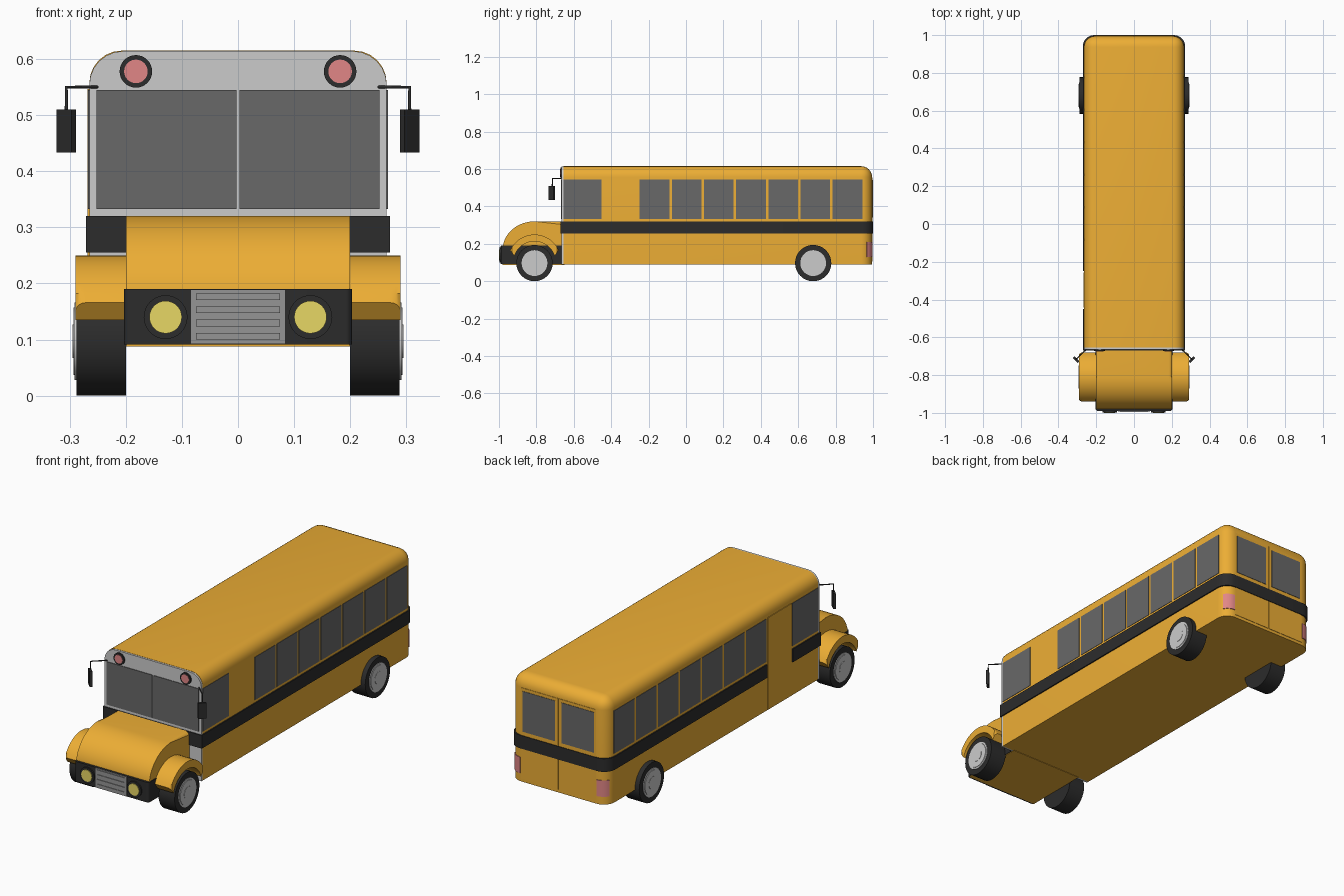
import bpy, bmesh, math
from mathutils import Matrix, Vector

if "Cube" in bpy.data.objects:
    bpy.data.objects.remove(bpy.data.objects["Cube"])


def mat(name, r, g, b):
    m = bpy.data.materials.new(name)
    m.diffuse_color = (r, g, b, 1)
    m.use_nodes = True
    m.node_tree.nodes["Principled BSDF"].inputs["Base Color"].default_value = m.diffuse_color
    return m


YELLOW = mat("yellow_paint", 0.84, 0.42, 0.035)
BLACK = mat("black_trim", 0.025, 0.025, 0.025)
GLASS = mat("dark_glass", 0.14, 0.14, 0.14)
GRILLE = mat("grille_grey", 0.3, 0.3, 0.3)
LAMP = mat("headlight_yellow", 0.8, 0.68, 0.13)
RED = mat("signal_pink", 0.75, 0.24, 0.24)


def finish(name, bm, material):
    bmesh.ops.recalc_face_normals(bm, faces=bm.faces[:])
    me = bpy.data.meshes.new(name)
    bm.to_mesh(me)
    bm.free()
    ob = bpy.data.objects.new(name, me)
    bpy.context.collection.objects.link(ob)
    if material:
        me.materials.append(material)
    bpy.ops.object.select_all(action='DESELECT')
    ob.select_set(True)
    bpy.context.view_layer.objects.active = ob
    bpy.ops.object.shade_smooth_by_angle(angle=math.radians(32))
    return ob


def round_edges(bm, pick, radius, segments=6):
    edges = [e for e in bm.edges if pick((e.verts[0].co + e.verts[1].co) / 2, e)]
    bmesh.ops.bevel(bm, geom=edges, offset=radius, segments=segments,
                    profile=0.5, affect='EDGES')


def box(name, lo, hi, material=None, pick=None, radius=0.0):
    bm = bmesh.new()
    lo, hi = Vector([min(p) for p in zip(lo, hi)]), Vector([max(p) for p in zip(lo, hi)])
    bmesh.ops.create_cube(bm, size=1, matrix=Matrix.Translation((lo + hi) / 2)
                          @ Matrix.Diagonal((*(hi - lo), 1)))
    if pick:
        round_edges(bm, pick, radius)
    return finish(name, bm, material)


def prism(name, pts, axis, a, b, material=None, pick=None, radius=0.0):
    """Extrude a 2D outline (yz for axis 0, xy for axis 2) from a to b."""
    bm = bmesh.new()
    def at(p, t):
        return (t, *p) if axis == 0 else (*p, t)
    ra = [bm.verts.new(at(p, a)) for p in pts]
    rb = [bm.verts.new(at(p, b)) for p in pts]
    bm.faces.new(ra)
    bm.faces.new(rb)
    for i in range(len(pts)):
        j = (i + 1) % len(pts)
        bm.faces.new((ra[i], ra[j], rb[j], rb[i]))
    if pick:
        round_edges(bm, pick, radius, 4)
    return finish(name, bm, material)


def disc(name, centre, radius, depth, axis, material=None, top=None):
    rot = Matrix.Rotation(math.pi / 2, 4, 'Y' if axis == 'X' else 'X')
    bm = bmesh.new()
    bmesh.ops.create_cone(bm, cap_ends=True, segments=32, radius1=radius,
                          radius2=radius if top is None else top, depth=depth,
                          matrix=Matrix.Translation(centre) @ rot)
    return finish(name, bm, material)


def arc(cy, cz, ry, rz, a0, a1, n):
    return [(cy + ry * math.cos(math.radians(a0 + (a1 - a0) * i / n)),
             cz + rz * math.sin(math.radians(a0 + (a1 - a0) * i / n)))
            for i in range(n + 1)]


# passenger body: roof edges and rear corners rounded
def roof_and_rear(m, e):
    on_side, on_top, on_back = abs(m.x) > 0.26, m.z > 0.61, m.y > 0.99
    return on_side + on_top + on_back > 1


box("bus_body", (-0.265, -0.655, 0.09), (0.265, 0.995, 0.615), YELLOW, roof_and_rear, 0.058)

# grey front wall with split windscreen
box("front_wall", (-0.265, -0.665, 0.09), (0.265, -0.655, 0.614), None,
    lambda m, e: abs(m.x) > 0.26 and m.z > 0.6, 0.06)
for s in (-1, 1):
    box("windscreen", (s * 0.003, -0.668, 0.333), (s * 0.252, -0.66, 0.545), GLASS)

# black belt stripe, broken only at the door on the left
box("stripe_rear", (-0.271, -0.25, 0.255), (0.271, 1.0, 0.32), BLACK,
    lambda m, e: abs(m.x) > 0.27 and m.y > 0.99, 0.06)
box("stripe_front", (-0.271, -0.67, 0.255), (0.271, -0.45, 0.32), BLACK)
box("stripe_middle", (0.2, -0.45, 0.255), (0.271, -0.25, 0.32), BLACK)

# entry door
box("entry_door", (-0.268, -0.443, 0.092), (-0.25, -0.257, 0.547), YELLOW)

# side windows
for s in (-1, 1):
    spans = [(-0.655, -0.451)] + [(-0.248 + 0.172 * i, -0.089 + 0.172 * i) for i in range(7)]
    for y0, y1 in spans:
        box("side_window", (s * 0.255, y0, 0.333), (s * 0.267, y1, 0.545), GLASS)

# rear doors, rear windows and wrap-round tail lights
for s in (-1, 1):
    box("rear_door", (s * 0.002, 0.98, 0.105), (s * 0.205, 0.997, 0.555), YELLOW)
    box("rear_window", (s * 0.018, 0.98, 0.34), (s * 0.195, 0.999, 0.54), GLASS)
    corner = [(s * x, y) for x, y in arc(0.207, 0.937, 0.0615, 0.0615, 30, 88, 8)]
    prism("tail_light", corner + [(s * 0.21, 0.94)], 2, 0.13, 0.21, RED)

# hood with curved nose
hood = [(-0.65, 0.088), (-0.65, 0.32)] + arc(-0.81, 0.17, 0.17, 0.15, 90, 180, 12) + [(-0.98, 0.088)]
prism("hood", hood, 0, -0.2, 0.2, YELLOW,
      lambda m, e: abs(m.x) > 0.19 and m.z > 0.18 and m.y > -0.985 and m.y < -0.655
      and abs(e.verts[0].co.x - e.verts[1].co.x) < 1e-4, 0.018)

# dark nose band, grille and slats
box("nose_band", (-0.203, -0.99, 0.091), (0.203, -0.66, 0.19), BLACK,
    lambda m, e: abs(m.x) > 0.2 and m.y < -0.98, 0.012)
box("grille", (-0.085, -0.993, 0.092), (0.085, -0.98, 0.189), GRILLE)
for i in range(4):
    z = 0.106 + 0.0235 * i
    box("grille_slat", (-0.075, -0.996, z - 0.006), (0.075, -0.985, z + 0.006), GRILLE)

for s in (-1, 1):
    # headlights and roof warning lights
    disc("headlight_ring", (s * 0.129, -0.988, 0.14), 0.039, 0.018, 'Y', BLACK)
    disc("headlight", (s * 0.129, -0.99, 0.14), 0.029, 0.02, 'Y', LAMP)
    disc("warning_light_ring", (s * 0.182, -0.666, 0.578), 0.029, 0.012, 'Y', BLACK)
    disc("warning_light", (s * 0.182, -0.667, 0.578), 0.021, 0.014, 'Y', RED)

    # arched front fenders with soft outer rim
    outer = arc(-0.81, 0.1, 0.145, 0.15, 154, 26, 18)
    inner = arc(-0.81, 0.1, 0.113, 0.113, 18, 162, 18)
    prism("front_fender", outer + inner, 0, s * 0.18, s * 0.29, YELLOW,
          lambda m, e: abs(m.x) > 0.285 and all(
              (v.co.y + 0.81) ** 2 + (v.co.z - 0.1) ** 2 > 0.0185 for v in e.verts), 0.018)

    # wheels: tyre, rim dish and hub
    for y in (-0.81, 0.68):
        disc("tyre", (s * 0.244, y, 0.097), 0.097, 0.088, 'X', BLACK)
        disc("wheel_rim", (s * 0.25, y, 0.097), 0.069, 0.082, 'X')
        ring = disc("rim_ring", (0, 0, 0), 0.06, 0.004, 'X')
        ring.location = (s * 0.2915, y, 0.097)
        disc("wheel_hub", (s * 0.27, y, 0.097), 0.03, 0.05, 'X')

    # side mirrors on bent arms
    cu = bpy.data.curves.new("mirror_arm", 'CURVE')
    cu.dimensions = '3D'
    cu.bevel_depth = 0.003
    cu.use_fill_caps = True
    sp = cu.splines.new('POLY')
    path = [(0.25, -0.662, 0.55), (0.306, -0.715, 0.55), (0.306, -0.715, 0.49)]
    sp.points.add(len(path) - 1)
    for p, (x, y, z) in zip(sp.points, path):
        p.co = (s * x, y, z, 1)
    arm = bpy.data.objects.new("mirror_arm", cu)
    arm.data.materials.append(BLACK)
    bpy.context.collection.objects.link(arm)
    mirror = box("side_mirror", (-0.019, -0.006, -0.0385), (0.019, 0.006, 0.0385), BLACK)
    mirror.location = (s * 0.306, -0.718, 0.472)
    mirror.rotation_euler.z = s * math.pi / 4
